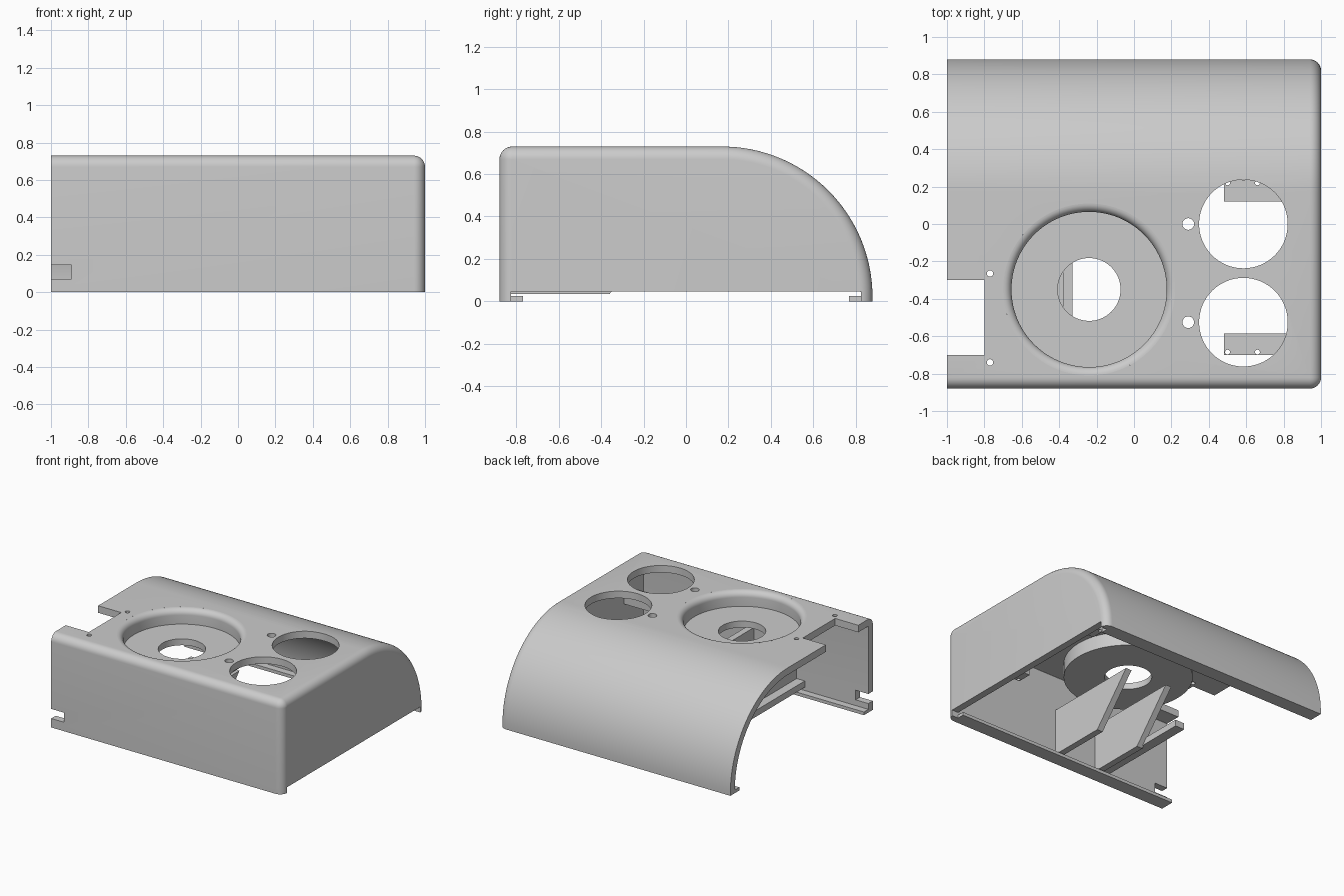
import bpy
import bmesh
from math import sin, cos, pi, radians

if "Cube" in bpy.data.objects:
    bpy.data.objects.remove(bpy.data.objects["Cube"])

grey = bpy.data.materials.new("plain grey")
grey.use_nodes = True
grey.diffuse_color = (0.6, 0.6, 0.6, 1)
grey.node_tree.nodes["Principled BSDF"].inputs["Base Color"].default_value = grey.diffuse_color

WALL = 0.055
FILLET = 0.06
IN_FRONT, IN_BACK, IN_SIDE = -0.88 + WALL, 0.88 - WALL, 1 - WALL


def finish(name, bm):
    bmesh.ops.recalc_face_normals(bm, faces=bm.faces)
    mesh = bpy.data.meshes.new(name)
    bm.to_mesh(mesh)
    bm.free()
    mesh.materials.append(grey)
    obj = bpy.data.objects.new(name, mesh)
    bpy.context.collection.objects.link(obj)
    return obj


def loft(name, sections):
    """Solid through matching closed sections, capped at both ends."""
    bm = bmesh.new()
    rings = [[bm.verts.new(p) for p in s] for s in sections]
    n = len(rings[0])
    for a, b in zip(rings, rings[1:]):
        for i in range(n):
            j = (i + 1) % n
            bm.faces.new((a[i], a[j], b[j], b[i]))
    bm.faces.new(rings[0])
    bm.faces.new(rings[-1])
    return finish(name, bm)


def box(name, x0, x1, y0, y1, z0, z1):
    return loft(name, [[(x, y0, z0), (x, y1, z0), (x, y1, z1), (x, y0, z1)] for x in (x0, x1)])


def cylinder(name, x, y, r, z0, z1, n=64):
    ring = [(x + r * cos(2 * pi * i / n), y + r * sin(2 * pi * i / n)) for i in range(n)]
    return loft(name, [[(*p, z) for p in ring] for z in (z0, z1)])


def lathe(name, x, y, profile, n=96):
    bm = bmesh.new()
    rings = [[bm.verts.new((x + r * cos(2 * pi * i / n), y + r * sin(2 * pi * i / n), z))
              for i in range(n)] for r, z in profile]
    for a, b in zip(rings, rings[1:] + rings[:1]):
        for i in range(n):
            j = (i + 1) % n
            bm.faces.new((a[i], a[j], b[j], b[i]))
    return finish(name, bm)


def section(x, inset, bottom):
    """Side outline: upright front, small front fillet, flat top, big rear curve."""
    r1, r2 = max(FILLET - inset, 0.001), 0.71 - inset
    pts = [(x, -0.88 + inset, bottom)]
    for i in range(9):
        a = pi - pi / 2 * i / 8
        pts.append((x, -0.82 + r1 * cos(a), 0.67 + r1 * sin(a)))
    for i in range(41):
        a = pi / 2 * (1 - i / 40)
        pts.append((x, 0.17 + r2 * cos(a), 0.02 + r2 * sin(a)))
    pts.append((x, 0.88 - inset, bottom))
    return pts


def select_only(obj):
    bpy.ops.object.select_all(action='DESELECT')
    obj.select_set(True)
    bpy.context.view_layer.objects.active = obj


def cut(obj, cutter):
    cutter.hide_render = True
    mod = obj.modifiers.new("cut", 'BOOLEAN')
    mod.operation = 'DIFFERENCE'
    mod.solver = 'EXACT'
    mod.object = cutter
    select_only(obj)
    bpy.ops.object.modifier_apply(modifier=mod.name)
    bpy.data.objects.remove(cutter)


def smooth(obj):
    select_only(obj)
    bpy.ops.object.shade_smooth_by_angle(angle=radians(30))


# Outer housing with a rounded closed end, hollowed from below and the open end
outer = [section(-1, 0, 0)]
for i in range(9):
    a = pi / 2 * i / 8
    outer.append(section(1 - FILLET + FILLET * sin(a), FILLET * (1 - cos(a)), 0))
housing = loft("housing", outer)
cut(housing, loft("cavity", [section(x, WALL, -0.1) for x in (-1.1, IN_SIDE)]))

# Raised bottom edge of the closed end, square top opening, slot in the front
cut(housing, box("end_gap", 0.8, 1.1, IN_FRONT, IN_BACK, -0.1, 0.045))
cut(housing, box("top_opening", -1.1, -0.8, -0.7, -0.3, 0.5, 0.9))
cut(housing, box("front_slot", -1.1, -0.89, -1, -0.8, 0.07, 0.145))

# Round holes in the top
BOWL = (-0.24, -0.35)
holes = [(*BOWL, 0.46)]
for y in (0, -0.525):
    holes += [(0.585, y, 0.237), (0.29, y, 0.031)]
for y in (-0.265, -0.74):
    holes.append((-0.77, y, 0.017))
for x, y, r in holes:
    cut(housing, cylinder("hole", x, y, r, 0.55, 0.9))
smooth(housing)

# Recessed dish with rounded lip and centre hole
lip = [(0.46 - 0.045 * sin(pi / 2 * i / 8), 0.685 + 0.045 * cos(pi / 2 * i / 8)) for i in range(9)]
dish = lathe("recessed_dish", *BOWL, lip + [(0.415, 0.615), (0.168, 0.615), (0.168, 0.565), (0.46, 0.565)])
smooth(dish)

# Rails along the lower front and back
box("front_rail", -1, IN_SIDE, IN_FRONT - 0.01, -0.77, 0, 0.025)
box("back_rail", -1, IN_SIDE, 0.77, IN_BACK + 0.01, 0, 0.025)

# Slanted ribs standing off the front wall
for name, x in (("inner_rib", -0.01), ("outer_rib", -0.38)):
    loft(name, [[(x + t, IN_FRONT - 0.01, 0.035), (x + t, -0.36, 0.035),
                 (x + t, -0.04, 0.4), (x + t, IN_FRONT - 0.01, 0.4)] for t in (0, 0.05)])

# Ledge beside the outer rib
box("rib_ledge", -0.45, -0.37, IN_FRONT - 0.01, 0.02, 0.05, 0.1)

# Mounting brackets on the closed end, with screw holes
for name, y0, y1, hole_y in (("front_bracket", -0.7, -0.585, -0.685), ("back_bracket", 0.12, 0.235, 0.22)):
    bracket = box(name, 0.48, IN_SIDE + 0.01, y0, y1, 0.42, 0.5)
    for x in (0.5, 0.66):
        cut(bracket, cylinder("screw_hole", x, hole_y, 0.013, 0.3, 0.6, 24))
    smooth(bracket)
